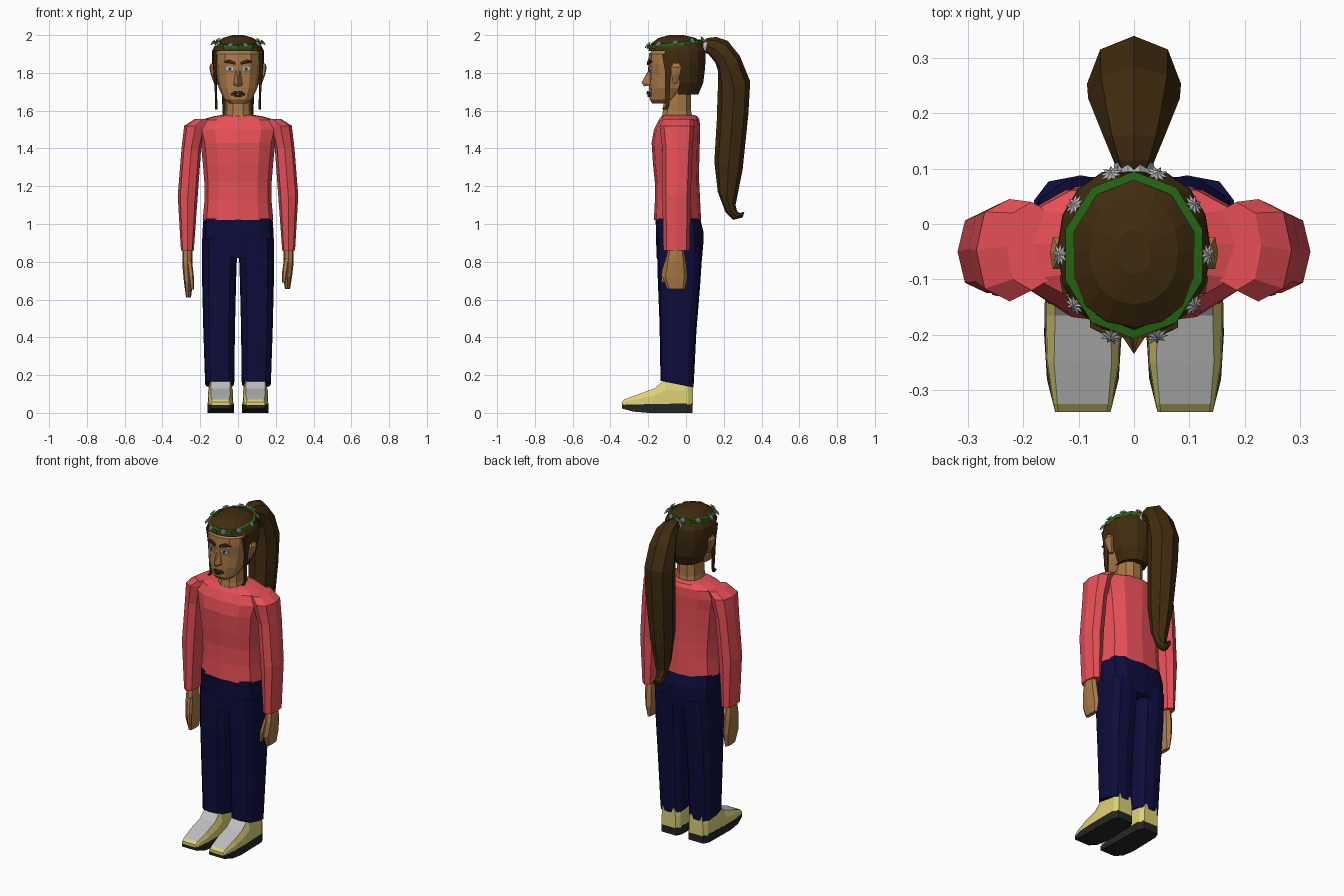
import bpy, bmesh, math
from mathutils import Vector as V

COLOURS = {
    "shirt_red": (0.80, 0.08, 0.095), "trouser_navy": (0.004, 0.004, 0.045),
    "hair_brown": (0.052, 0.025, 0.005), "skin_tan": (0.40, 0.19, 0.065),
    "shoe_yellow": (0.72, 0.64, 0.18), "light_grey": (0.52, 0.52, 0.52),
    "sole_black": (0.018, 0.018, 0.018), "leaf_green": (0.02, 0.14, 0.007),
    "iris_blue": (0.05, 0.12, 0.25),
}
MATS = {}
for key, rgb in COLOURS.items():
    MATS[key] = bpy.data.materials.new(key)
    MATS[key].diffuse_color = (*rgb, 1)


def finish(name, bm, mats, rule=None):
    bmesh.ops.recalc_face_normals(bm, faces=bm.faces)
    if rule:
        for f in bm.faces:
            f.material_index = rule(f)
    me = bpy.data.meshes.new(name)
    bm.to_mesh(me)
    bm.free()
    for m in mats.split():
        me.materials.append(MATS[m])
    ob = bpy.data.objects.new(name, me)
    bpy.context.collection.objects.link(ob)
    return ob


def skin_rings(rings, cap=True):
    """Bridge a list of equal-length point rings."""
    bm = bmesh.new()
    vs = [[bm.verts.new(p) for p in r] for r in rings]
    n = len(vs[0])
    for a, b in zip(vs, vs[1:]):
        for i in range(n):
            bm.faces.new((a[i], a[(i + 1) % n], b[(i + 1) % n], b[i]))
    if cap:
        bm.faces.new(vs[0])
        bm.faces.new(vs[-1])
    return bm


def oval(c, u, v, n, e):
    """Superellipse ring around c spanned by half-axes u and v."""
    pts = []
    for i in range(n):
        a = 2 * math.pi * i / n
        s, t = math.cos(a), math.sin(a)
        pts.append(V(c) + V(u) * math.copysign(abs(s) ** (2 / e), s)
                   + V(v) * math.copysign(abs(t) ** (2 / e), t))
    return pts


def tower(rows, n=12, e=2.4, side=1, slant=0):
    """Level rings from rows of (z, x, y_front, y_back, half_width)."""
    return skin_rings([oval((side * x, (f + b) / 2, z), (w, 0, 0),
                            (0, (b - f) / 2, slant * (b - f) / 2), n, e)
                       for z, x, f, b, w in rows])


def hull(name, pts, mat):
    bm = bmesh.new()
    for p in pts:
        bm.verts.new(p)
    bmesh.ops.convex_hull(bm, input=bm.verts)
    return finish(name, bm, mat)


# Jumper body
finish("jumper_body", tower([
    (1.02, 0, -.17, .08, .187), (1.12, 0, -.165, .075, .178), (1.22, 0, -.165, .07, .178),
    (1.32, 0, -.175, .07, .186), (1.43, 0, -.182, .073, .197), (1.50, 0, -.17, .075, .215),
    (1.55, 0, -.145, .072, .20), (1.57, 0, -.13, .06, .13), (1.578, 0, -.115, .04, .08)],
    e=2.5), "shirt_red")

# Trousers
finish("trouser_hips", tower([
    (.82, 0, -.155, .085, .19), (.90, 0, -.158, .092, .19), (.96, 0, -.158, .092, .188),
    (1.03, 0, -.162, .075, .183)], e=3), "trouser_navy")

for side, tag in ((1, "left"), (-1, "right")):
    # Sleeve
    finish(tag + "_sleeve", tower([
        (1.555, .185, -.12, .04, .045), (1.52, .225, -.14, .045, .06), (1.40, .247, -.125, .035, .052),
        (1.15, .266, -.125, .025, .053), (.86, .268, -.12, .02, .034)],
        n=8, side=side), "shirt_red")
    # Hand and thumb, one hanging a little lower
    drop = 1 if side > 0 else 1.2
    hz = lambda z: .87 + (z - .87) * drop
    finish(tag + "_hand", tower([
        (.89, .268, -.09, -.015, .026), (hz(.80), .268, -.11, .0, .027),
        (hz(.72), .262, -.125, .008, .024), (hz(.655), .262, -.10, -.005, .013)],
        n=8, side=side), "skin_tan")
    finish(tag + "_thumb", tower([
        (hz(.82), .258, -.11, -.07, .014), (hz(.75), .248, -.13, -.095, .014),
        (hz(.69), .242, -.132, -.105, .008)], n=6, side=side), "skin_tan")
    # Trouser leg with a hem that drops towards the heel
    finish(tag + "_trouser_leg", tower([
        (.152, .097, -.135, .04, .077), (.45, .1, -.14, .055, .084), (.70, .1, -.15, .075, .09),
        (.90, .096, -.155, .088, .093)], e=3, side=side, slant=-.2), "trouser_navy")

    # Shoe upper: sections along the foot, grey tongue, yellow sides
    def section(y, lo, hi, w, top):
        cx = side * .0925
        mid = lo + (hi - lo) * .55
        return [(cx + a, y, z) for a, z in (
            (-w, lo), (w, lo), (w * .97, mid), (top, hi), (-top, hi), (-w * .97, mid))]
    finish(tag + "_shoe_upper", skin_rings([
        section(.036, .045, .16, .048, .04), section(.01, .045, .18, .064, .055),
        section(-.11, .045, .18, .067, .05), section(-.165, .045, .13, .068, .05),
        section(-.25, .042, .10, .066, .052), section(-.325, .042, .072, .054, .046),
        section(-.34, .042, .058, .05, .044)]), "shoe_yellow light_grey",
        lambda f: int(f.normal.z > .75 and -.32 < f.calc_center_median().y < -.04
                      or f.normal.z > .5 and -.2 < f.calc_center_median().y < -.1
                      and abs(f.normal.x) < .2))
    # Shoe sole
    soles = ((.035, .0, .05, .05), (.0, .0, .05, .066), (-.2, .0, .046, .07),
             (-.28, .007, .045, .065), (-.34, .024, .044, .05))
    finish(tag + "_shoe_sole", skin_rings([
        [(side * .0925 + a * w, y, z) for a, z in ((-1, lo), (1, lo), (1, hi), (-1, hi))]
        for y, lo, hi, w in soles]), "sole_black")

    # Ear
    finish(tag + "_ear", tower([
        (1.745, .115, -.07, -.045, .012), (1.79, .132, -.08, -.03, .012),
        (1.83, .14, -.085, -.02, .012), (1.85, .135, -.07, -.035, .008)],
        n=6, side=side), "skin_tan")
    # Loose strand of hair in front of the ear, curled at the end
    finish(tag + "_hair_strand", tower([
        (1.90, .122, -.13, -.07, .012), (1.80, .122, -.112, -.078, .008),
        (1.70, .117, -.112, -.085, .006), (1.63, .115, -.108, -.085, .006),
        (1.605, .115, -.122, -.095, .006), (1.615, .115, -.13, -.118, .004)],
        n=6, side=side), "hair_brown")

    # Eye: white, iris and pupil as thin stacked plates
    for part, rx, rz, y, mat in (("eye_white", .023, .015, -.196, "light_grey"),
                                 ("iris", .010, .011, -.1985, "iris_blue"),
                                 ("pupil", .005, .005, -.2005, "sole_black")):
        finish(tag + "_" + part, skin_rings([
            oval((side * .043, yy, 1.82), (rx, side * rx * .25, 0), (0, 0, rz), 8, 2)
            for yy in (y + .008, y)]), mat)
    # Eyebrow, lower towards the nose
    hull(tag + "_eyebrow", [(side * x, y + d, z) for x, y, z in (
        (.014, -.206, 1.843), (.014, -.206, 1.857), (.05, -.200, 1.872),
        (.055, -.199, 1.858), (.08, -.187, 1.858)) for d in (0, .014)], "hair_brown")

# Neck
finish("neck", tower([(1.55, 0, -.135, .04, .08), (1.60, 0, -.125, .03, .07),
                      (1.70, 0, -.12, .03, .07)], n=10), "skin_tan")

# Head
finish("head", tower([
    (1.638, 0, -.178, -.09, .045), (1.66, 0, -.193, -.05, .075), (1.72, 0, -.195, .0, .102),
    (1.79, 0, -.194, .04, .113), (1.85, 0, -.2, .06, .12), (1.90, 0, -.196, .07, .122),
    (1.94, 0, -.16, .05, .09)], n=12), "skin_tan")

# Nose
hull("nose", [(0, -.19, 1.83), (.012, -.185, 1.83), (-.012, -.185, 1.83), (0, -.235, 1.75),
              (0, -.222, 1.728), (.024, -.19, 1.735), (-.024, -.19, 1.735),
              (.02, -.205, 1.742), (-.02, -.205, 1.742)], "skin_tan")

# Lips: drooping upper lip and a short lower lip
for s in (1, -1):
    hull("upper_lip_half", [(s * x, y, z) for x, y, z in (
        (0, -.207, 1.702), (0, -.209, 1.688), (.018, -.204, 1.705), (.042, -.184, 1.688),
        (.042, -.182, 1.678), (.018, -.203, 1.69), (0, -.18, 1.695), (.03, -.17, 1.69))],
        "hair_brown")
hull("lower_lip", [(x, y, z) for x, y in ((-.02, -.197), (.02, -.197), (0, -.204), (0, -.18))
                   for z in (1.672, 1.683)], "hair_brown")

# Hair cap with the face opening removed
cap = tower([
    (1.685, 0, -.15, .065, .082), (1.75, 0, -.16, .092, .115), (1.82, 0, -.185, .1, .133),
    (1.87, 0, -.195, .104, .139), (1.915, 0, -.2, .104, .138), (1.955, 0, -.185, .088, .118),
    (1.985, 0, -.145, .05, .08), (2.0, 0, -.09, -.01, .03)], n=16, e=2.2)
gone = []
for f in cap.faces:
    c = f.calc_center_median()
    if len(f.verts) == 4 and c.z < 1.91 and c.y < (-.1 if c.z > 1.84 else -.06):
        gone.append(f)
bmesh.ops.delete(cap, geom=gone, context="FACES")
finish("hair_cap", cap, "hair_brown")

# Ponytail: rows of outer (y, z), inner (y, z), half width
TAIL = [((.085, 1.97), (.085, 1.91), .026), ((.115, 1.985), (.118, 1.90), .038),
        ((.16, 1.99), (.155, 1.855), .055), ((.22, 1.97), (.17, 1.81), .07),
        ((.285, 1.89), (.17, 1.75), .083), ((.34, 1.755), (.167, 1.68), .085),
        ((.33, 1.58), (.163, 1.55), .082), ((.30, 1.29), (.15, 1.33), .066),
        ((.262, 1.10), (.168, 1.17), .042), ((.27, 1.068), (.21, 1.06), .03),
        ((.285, 1.058), (.25, 1.022), .022), ((.31, 1.065), (.30, 1.035), .012)]
finish("ponytail", skin_rings([
    oval((0, (a[0] + b[0]) / 2, (a[1] + b[1]) / 2), (w, 0, 0),
         (0, (a[0] - b[0]) / 2, (a[1] - b[1]) / 2), 8, 2.1) for a, b, w in TAIL]), "hair_brown")
finish("hair_tie", skin_rings([oval((0, y, 1.94), (.036, 0, 0), (0, .005, .038), 10, 2)
                               for y in (.09, .108)]), "light_grey")

# Flower crown: ten-sided green band with a daisy on each corner
def crown(a, grow, dz):
    y = -.056 + (.145 + grow) * math.sin(a)
    return V(((.124 + grow) * math.cos(a), y, 1.953 + .1 * (y + .056) + dz))

ANGLES = [math.radians(18 + 36 * i) for i in range(10)]
loops = [[crown(a, g, z) for a in ANGLES]
         for g, z in ((.004, -.011), (.006, .009), (-.01, .011), (-.01, -.011), (.004, -.011))]
finish("crown_band", skin_rings(loops, cap=False), "leaf_green")
for i in range(10):
    a = math.radians(36 * i)
    out = V((math.cos(a), math.sin(a), .8)).normalized()
    u = V((-math.sin(a), math.cos(a), 0))
    v = out.cross(u)
    c = crown(a, .006, .006)
    bm = bmesh.new()
    rim = []
    for k in range(18):
        r, t = (.022 if k % 2 else .012), math.pi * k / 9
        rim.append(bm.verts.new(c + (u * math.cos(t) + v * math.sin(t)) * r + out * .005))
    for h in (.01, -.006):
        hub = bm.verts.new(c + out * h)
        for k in range(18):
            bm.faces.new((rim[k], rim[(k + 1) % 18], hub))
    finish("crown_daisy", bm, "light_grey")
